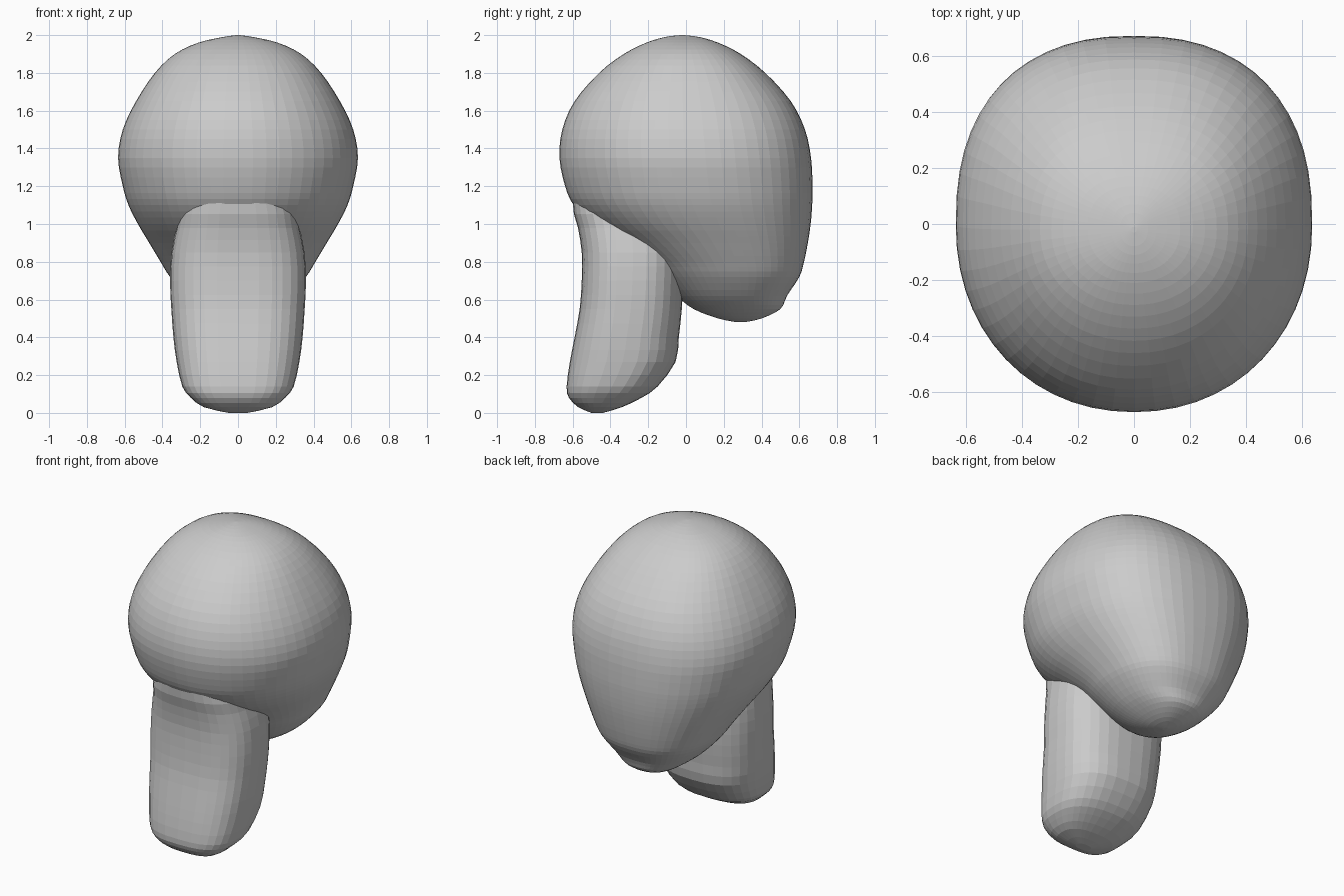
import bpy, bmesh
from math import sin, cos, pi

if "Cube" in bpy.data.objects:
    bpy.data.objects.remove(bpy.data.objects["Cube"])


def catmull(rows, steps):
    """Smoothly resample a list of cross-section rows."""
    out = []
    for i in range(len(rows) - 1):
        p0, p1 = rows[max(i - 1, 0)], rows[i]
        p2, p3 = rows[i + 1], rows[min(i + 2, len(rows) - 1)]
        for s in range(steps):
            t = s / steps
            out.append([0.5 * (2 * b + (c - a) * t + (2 * a - 5 * b + 4 * c - d) * t * t
                               + (3 * b - a - 3 * c + d) * t ** 3)
                        for a, b, c, d in zip(p0, p1, p2, p3)])
    out.append(list(rows[-1]))
    return out


def power(v, n):
    return (1 if v >= 0 else -1) * abs(v) ** (2 / n)


def loft(name, rows, sides, steps, n_front, n_back):
    """Loft rounded-square rings; each row is (z, front y, back y, half width)."""
    bm = bmesh.new()
    rings = []
    for z, yf, yb, w in catmull(rows, steps):
        mid, half = (yf + yb) / 2, (yb - yf) / 2
        ring = []
        for k in range(sides):
            a = 2 * pi * k / sides
            n = n_back if sin(a) > 0 else n_front
            ring.append(bm.verts.new((w * power(cos(a), n), mid + half * power(sin(a), n), z)))
        rings.append(ring)
    for lo, hi in zip(rings, rings[1:]):
        for k in range(sides):
            j = (k + 1) % sides
            bm.faces.new((lo[k], lo[j], hi[j], hi[k]))
    bm.faces.new(rings[0][::-1])
    bm.faces.new(rings[-1])
    bmesh.ops.recalc_face_normals(bm, faces=bm.faces)
    mesh = bpy.data.meshes.new(name)
    bm.to_mesh(mesh)
    bm.free()
    obj = bpy.data.objects.new(name, mesh)
    bpy.context.collection.objects.link(obj)
    return obj


# Large egg-shaped head, tapering to the lower back with a small dent there
loft("head", [
    (0.48, 0.27, 0.31, 0.01), (0.50, 0.17, 0.40, 0.09), (0.55, 0.04, 0.50, 0.18),
    (0.62, -0.05, 0.535, 0.27), (0.72, -0.15, 0.60, 0.36), (0.80, -0.23, 0.625, 0.41),
    (0.90, -0.36, 0.645, 0.47), (1.00, -0.50, 0.66, 0.53), (1.10, -0.595, 0.668, 0.58),
    (1.20, -0.64, 0.67, 0.61), (1.35, -0.67, 0.662, 0.635), (1.50, -0.655, 0.63, 0.61),
    (1.65, -0.59, 0.555, 0.54), (1.80, -0.46, 0.42, 0.44), (1.90, -0.33, 0.29, 0.335),
    (1.96, -0.21, 0.17, 0.21), (1.99, -0.11, 0.07, 0.08), (2.00, -0.03, -0.01, 0.01),
], 56, 3, 2.1, 2.4)

# Thick neck with a rounded foot that leans forward
loft("neck", [
    (0.0, -0.50, -0.44, 0.05), (0.03, -0.57, -0.34, 0.18), (0.08, -0.62, -0.235, 0.25),
    (0.14, -0.632, -0.15, 0.295), (0.27, -0.615, -0.055, 0.325), (0.40, -0.59, -0.038, 0.342),
    (0.55, -0.563, -0.022, 0.353), (0.70, -0.552, -0.015, 0.36), (0.85, -0.552, -0.01, 0.352),
    (0.98, -0.572, -0.01, 0.325), (1.12, -0.60, -0.02, 0.29), (1.20, -0.50, -0.12, 0.18),
], 32, 2, 2.8, 2.5)
